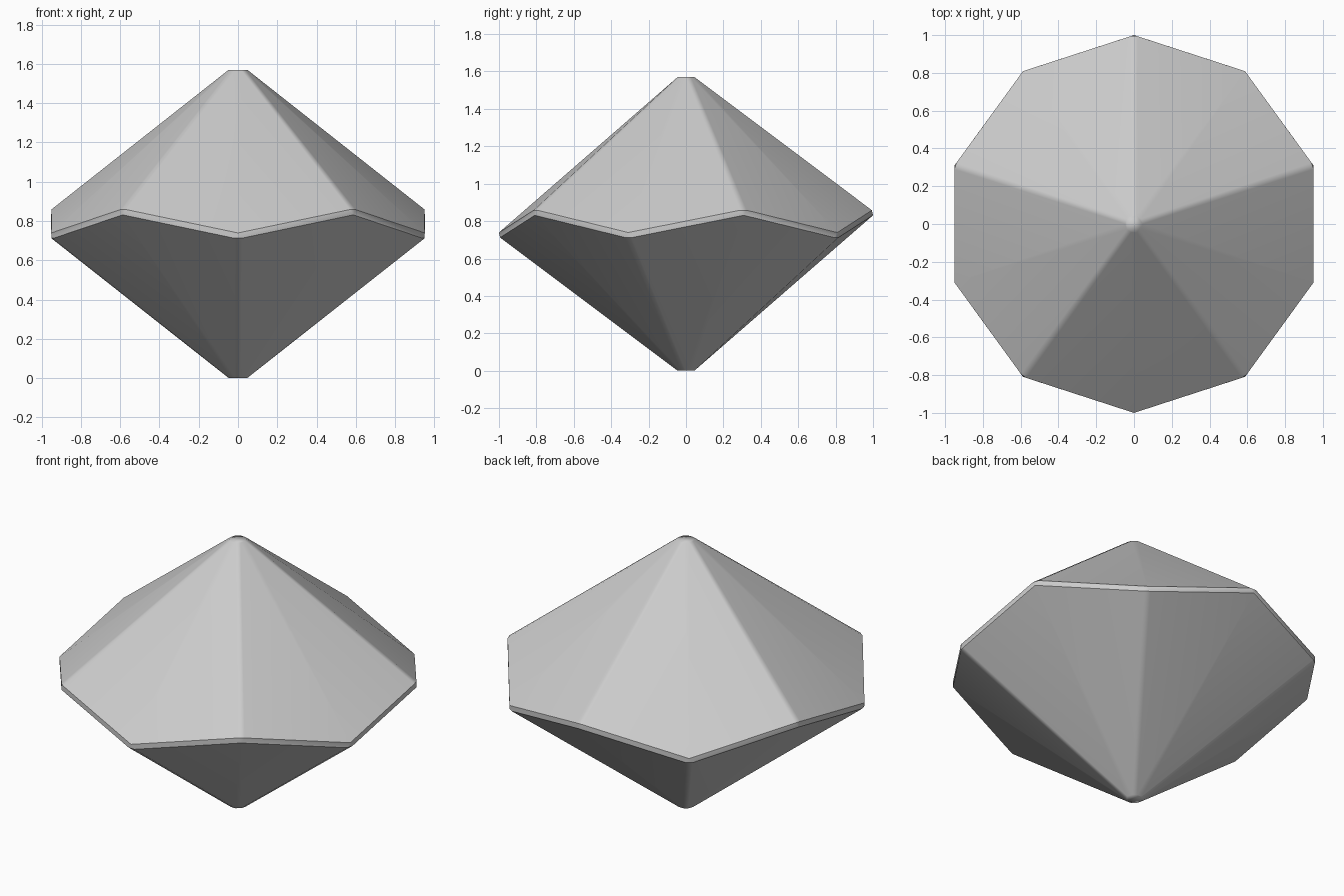
import bpy, bmesh, math
from mathutils import Vector

if "Cube" in bpy.data.objects:
    bpy.data.objects.remove(bpy.data.objects["Cube"])

MID = 0.785            # half of the total height
bm = bmesh.new()


def add_point(angle, radial, lateral, height):
    c, s = math.cos(angle), math.sin(angle)
    bm.verts.new(Vector((radial * c - lateral * s,
                         radial * s + lateral * c,
                         MID + height)))


# Ten-sided body: five upper and five lower kites with bevelled edges.
# The lower half is the upper half turned 36 degrees and flipped.
for side, start in ((1, 90), (-1, 270)):
    for k in range(5):
        a = math.radians(start + 72 * k)
        for lat in (-1, 1):
            add_point(a, 0.045, 0.014 * lat, 0.785 * side)   # blunt tip
            add_point(a, 0.994, 0.018 * lat, 0.073 * side)   # ridge end
        add_point(a, 1.0, 0.0, 0.046 * side)                 # girdle corner

# Wrap the corner points and merge coplanar triangles
bmesh.ops.convex_hull(bm, input=bm.verts[:])
bmesh.ops.dissolve_limit(bm, angle_limit=math.radians(0.5),
                         verts=bm.verts[:], edges=bm.edges[:])
bmesh.ops.recalc_face_normals(bm, faces=bm.faces[:])

mesh = bpy.data.meshes.new("ten_sided_body")
bm.to_mesh(mesh)
bm.free()
body = bpy.data.objects.new("ten_sided_body", mesh)
bpy.context.collection.objects.link(body)
bpy.context.view_layer.objects.active = body
body.select_set(True)

# Soft ridges, crisp girdle, flat-looking kites
bpy.ops.object.shade_smooth_by_angle(angle=math.radians(38))
weighted = body.modifiers.new("flat_kites", 'WEIGHTED_NORMAL')
weighted.keep_sharp = True
